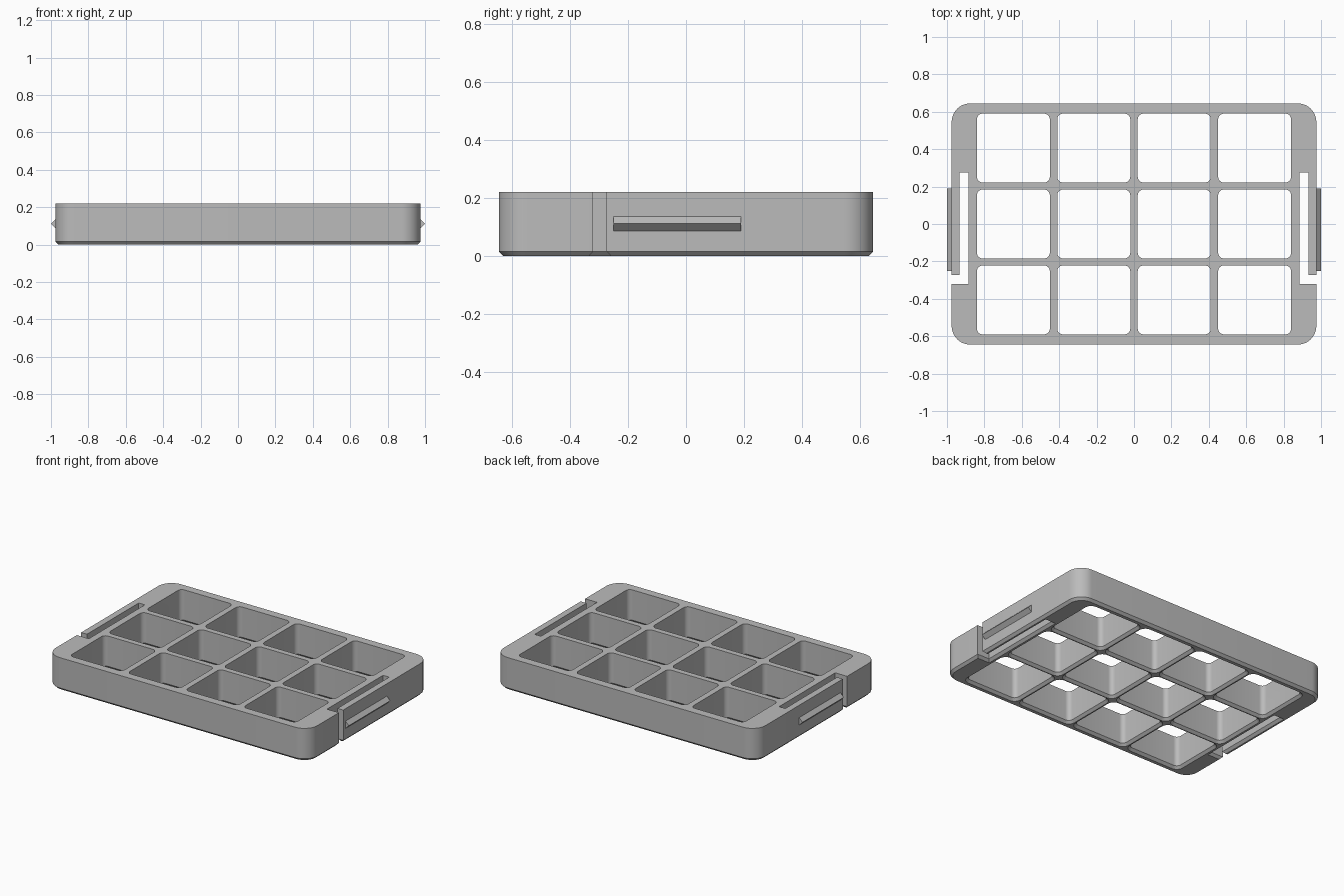
import bpy
import bmesh
from math import cos, sin, pi, radians

if "Cube" in bpy.data.objects:
    bpy.data.objects.remove(bpy.data.objects["Cube"], do_unlink=True)

HALF_X, HALF_Y, HEIGHT = 0.975, 0.645, 0.22
CHAMFER = 0.016
EXTRA = 0.01   # cutter overshoot

grey = bpy.data.materials.new("light grey plastic")
grey.diffuse_color = (0.5, 0.5, 0.5, 1)
grey.use_nodes = True
grey.node_tree.nodes["Principled BSDF"].inputs["Base Color"].default_value = (0.5, 0.5, 0.5, 1)


def rounded_rect(cx, cy, hx, hy, r, steps):
    """Counter-clockwise outline of a rectangle with round corners."""
    pts = []
    for quarter, (sx, sy) in enumerate([(1, 1), (-1, 1), (-1, -1), (1, -1)]):
        for i in range(steps + 1):
            a = (quarter + i / steps) * pi / 2
            pts.append((cx + sx * (hx - r) + r * cos(a), cy + sy * (hy - r) + r * sin(a)))
    return pts


def slot_outline(side, grow):
    """L-shaped outline of the slot that frees a spring tab."""
    inner, outer = 0.886 - grow, 0.932 + grow
    front, gap, back = -0.32 - grow, -0.274 + grow, 0.276 + grow
    pts = [(inner, front), (1.1, front), (1.1, gap), (outer, gap), (outer, back), (inner, back)]
    return pts if side > 0 else [(-x, y) for x, y in reversed(pts)]


def loft(bm, rings):
    """Skin a stack of (outline, z) rings into a closed solid."""
    loops = [[bm.verts.new((x, y, z)) for x, y in pts] for pts, z in rings]
    n = len(loops[0])
    for low, high in zip(loops, loops[1:]):
        for i in range(n):
            j = (i + 1) % n
            bm.faces.new((low[i], low[j], high[j], high[i]))
    bm.faces.new(loops[0][::-1])
    bm.faces.new(loops[-1])


def make_object(name, bm):
    bmesh.ops.recalc_face_normals(bm, faces=bm.faces)
    mesh = bpy.data.meshes.new(name)
    bm.to_mesh(mesh)
    bm.free()
    mesh.materials.append(grey)
    obj = bpy.data.objects.new(name, mesh)
    bpy.context.collection.objects.link(obj)
    return obj


# Tray body with a chamfered lower edge
bm = bmesh.new()
loft(bm, [
    (rounded_rect(0, 0, HALF_X - CHAMFER, HALF_Y - CHAMFER, 0.1 - CHAMFER, 12), 0),
    (rounded_rect(0, 0, HALF_X, HALF_Y, 0.1, 12), CHAMFER),
    (rounded_rect(0, 0, HALF_X, HALF_Y, 0.1, 12), HEIGHT),
])
tray = make_object("tray_body", bm)

# Cutters: twelve cells and two slots, each flaring at the bottom
levels = [(CHAMFER + EXTRA, -EXTRA), (0, CHAMFER), (0, HEIGHT + EXTRA)]
bm = bmesh.new()
for col in range(4):
    for row in range(3):
        cx, cy = (col - 1.5) * 0.43, (row - 1) * 0.406
        loft(bm, [(rounded_rect(cx, cy, 0.195 + g, 0.184 + g, 0.03 + g, 6), z)
                  for g, z in levels])
for side in (1, -1):
    loft(bm, [(slot_outline(side, g), z) for g, z in levels])
cutter = make_object("cell_cutter", bm)
cutter.hide_render = True

cut = tray.modifiers.new("cells", 'BOOLEAN')
cut.operation = 'DIFFERENCE'
cut.solver = 'EXACT'
cut.use_self = True
cut.object = cutter
bpy.context.view_layer.update()
graph = bpy.context.evaluated_depsgraph_get()
tray_mesh = bpy.data.meshes.new_from_object(tray.evaluated_get(graph))
tray.modifiers.clear()
tray.data = tray_mesh
bpy.data.objects.remove(cutter, do_unlink=True)

# Triangular catch ridges on the spring tabs
for side, name in ((1, "left_catch"), (-1, "right_catch")):
    bm = bmesh.new()
    ends = []
    for y in (-0.25, 0.19):
        ends.append([bm.verts.new((side * x, y, z))
                     for x, z in ((HALF_X, 0.087), (1, 0.112), (HALF_X, 0.137))])
    a, b = ends
    for i in range(3):
        j = (i + 1) % 3
        bm.faces.new((a[i], a[j], b[j], b[i]))
    bm.faces.new(a)
    bm.faces.new(b[::-1])
    make_object(name, bm)

# Smooth the round corners, keep the other edges crisp
for obj in bpy.context.selected_objects:
    obj.select_set(False)
tray.select_set(True)
bpy.context.view_layer.objects.active = tray
bpy.ops.object.shade_smooth_by_angle(angle=radians(30))
